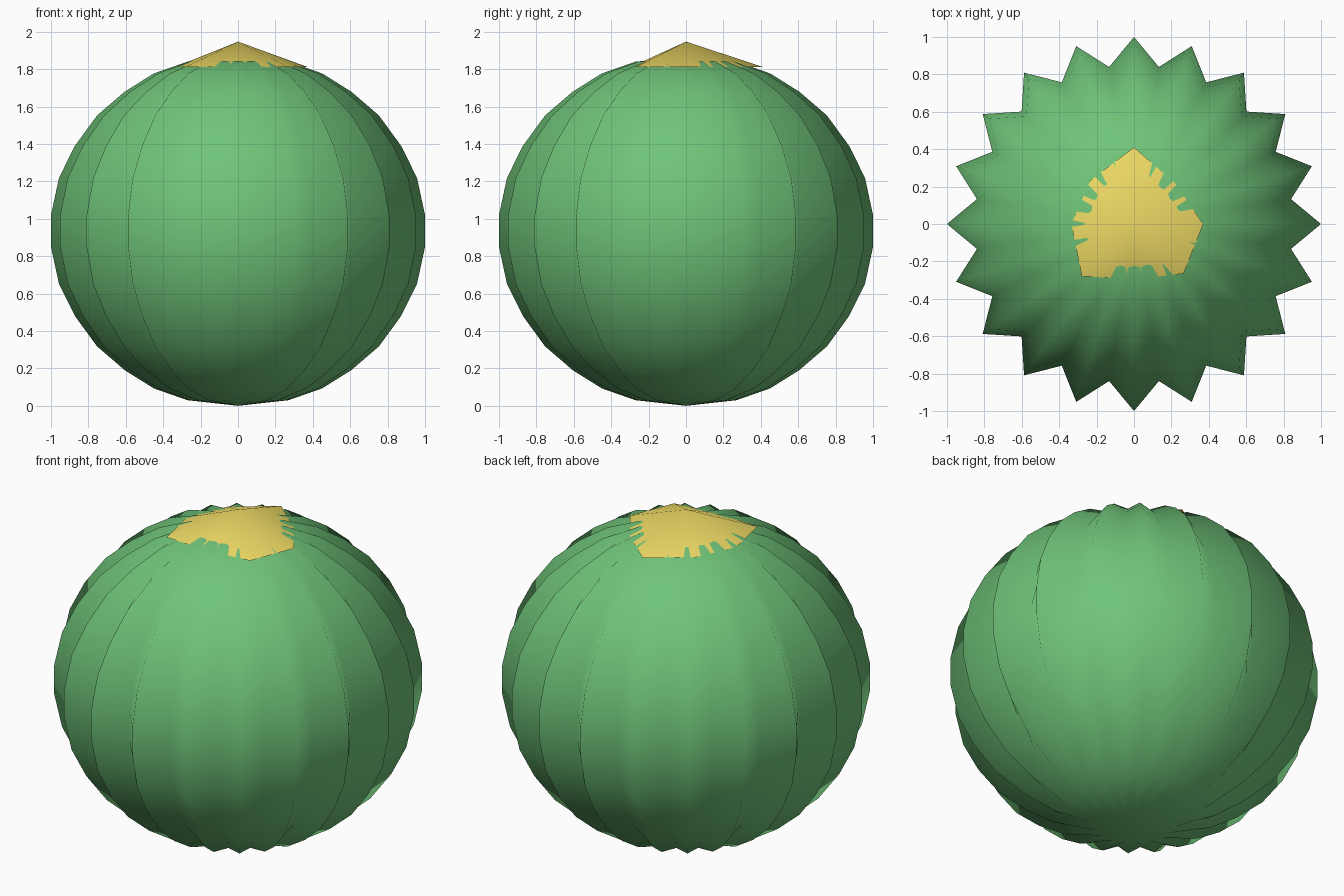
import bpy
from math import sin, cos, radians, pi

if "Cube" in bpy.data.objects:
    bpy.data.objects.remove(bpy.data.objects["Cube"])


def make_object(name, verts, faces, color):
    mesh = bpy.data.meshes.new(name)
    mesh.from_pydata(verts, [], faces)
    mesh.shade_smooth()
    mat = bpy.data.materials.new(name + "_color")
    mat.diffuse_color = color
    mat.use_nodes = True
    mat.node_tree.nodes["Principled BSDF"].inputs["Base Color"].default_value = mat.diffuse_color
    mesh.materials.append(mat)
    obj = bpy.data.objects.new(name, mesh)
    bpy.context.collection.objects.link(obj)
    return obj


# Ribbed body: half profile mirrored about the middle, 20 ridges and valleys
MID, HALF, SIDES, VALLEY = 0.935, 0.93, 40, 0.85
half = [(1.0, 0.085), (0.957, 0.284), (0.872, 0.455), (0.753, 0.618),
        (0.605, 0.745), (0.45, 0.842), (0.27, 0.905)]
profile = [(r, -z) for r, z in reversed(half)] + half

verts = []
for r, z in profile:
    for i in range(SIDES):
        a = 2 * pi * i / SIDES
        rr = r * (VALLEY if i % 2 else 1.0)
        verts.append((rr * cos(a), rr * sin(a), MID + z))
bottom, top = len(verts), len(verts) + 1
verts += [(0, 0, MID - 0.935), (0, 0, MID + HALF)]

faces = []
last = (len(profile) - 1) * SIDES
for i in range(SIDES):
    j = (i + 1) % SIDES
    for k in range(0, last, SIDES):
        faces.append((k + i, k + j, k + SIDES + j, k + SIDES + i))
    faces.append((bottom, j, i))
    faces.append((top, last + i, last + j))
make_object("cactus_body", verts, faces, (0.16, 0.55, 0.19, 1))

# Woolly crown: irregular eight-sided shallow cone, ridges poke through its rim
radii = [0.37, 0.31, 0.41, 0.33, 0.335, 0.395, 0.295, 0.375]
rim = [(r * cos(radians(45 * i)), r * sin(radians(45 * i)), 1.812)
       for i, r in enumerate(radii)]
make_object("crown", rim + [(0, 0, 1.947)],
            [(i, (i + 1) % 8, 8) for i in range(8)], (0.85, 0.70, 0.13, 1))
